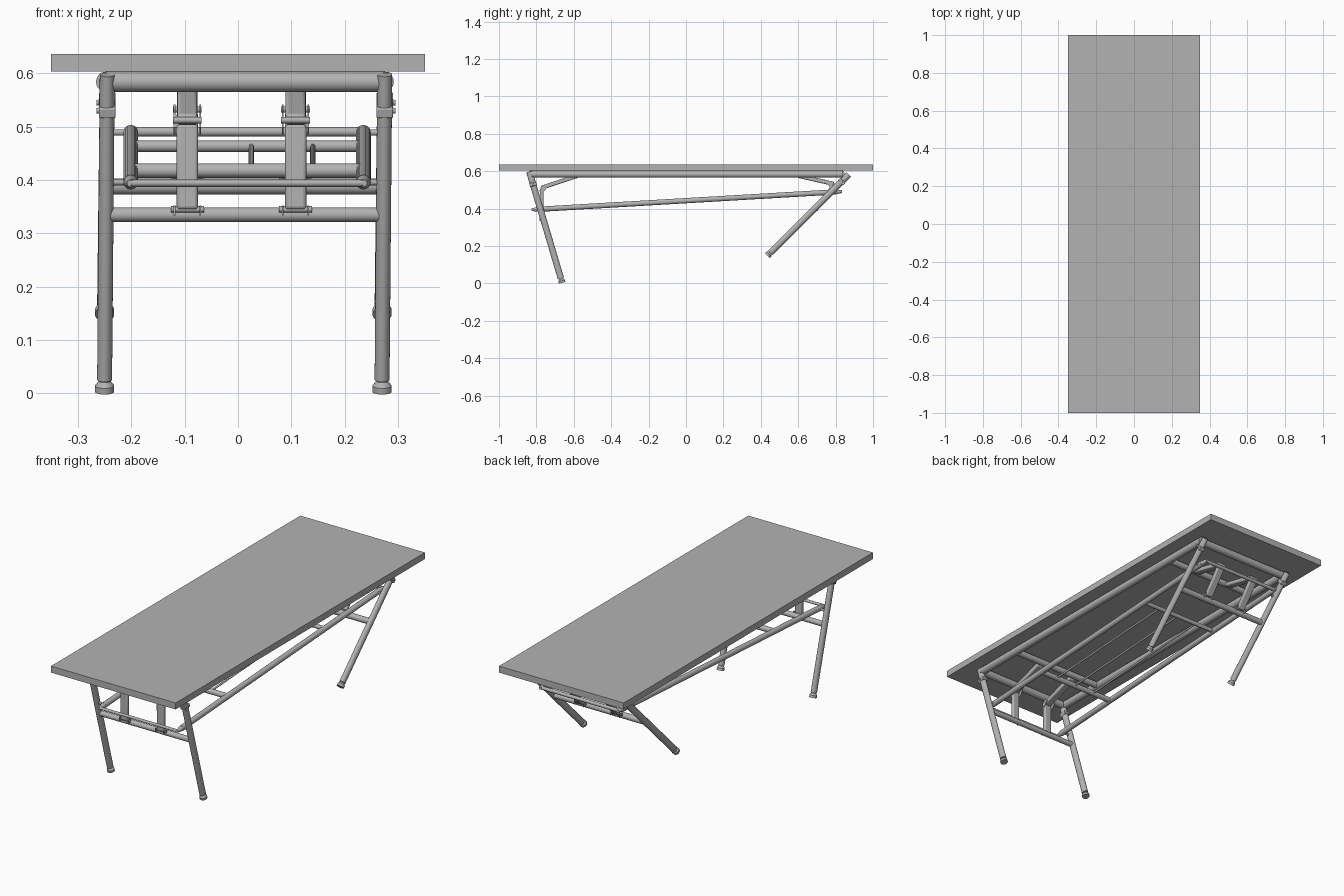
import bpy
import bmesh
import math
from mathutils import Vector, Matrix

old = bpy.data.objects.get("Cube")
if old:
    bpy.data.objects.remove(old)

grey = bpy.data.materials.new("plain grey")
grey.use_nodes = True
grey.diffuse_color = (0.45, 0.45, 0.45, 1)
grey.node_tree.nodes["Principled BSDF"].inputs["Base Color"].default_value = (0.45, 0.45, 0.45, 1)

CX = 0.013           # the folding frame sits slightly off centre
LEFT, RIGHT = 0.26 + CX, -0.26 + CX
SIDES = (("left", LEFT, 1), ("right", RIGHT, -1))
parts = []


def frame_between(a, b):
    """Matrix whose z axis runs from a to b, and the length."""
    a, b = Vector(a), Vector(b)
    d = (b - a).normalized()
    ref = Vector((0, 1, 0)) if abs(d.x) > 0.9 else Vector((1, 0, 0))
    u = (ref - d * ref.dot(d)).normalized()
    v = d.cross(u)
    rot = Matrix((u, v, d)).transposed().to_4x4()
    return Matrix.Translation((a + b) / 2) @ rot, (b - a).length


def finish(name, bm):
    mesh = bpy.data.meshes.new(name)
    bm.to_mesh(mesh)
    bm.free()
    mesh.materials.append(grey)
    obj = bpy.data.objects.new(name, mesh)
    bpy.context.collection.objects.link(obj)
    parts.append(obj)
    return obj


def tube(name, a, b, r, depth=None, end=None, sides=24):
    """Round or oval tube; depth is the second radius, end tapers it."""
    m, length = frame_between(a, b)
    bm = bmesh.new()
    bmesh.ops.create_cone(bm, cap_ends=True, segments=sides, radius1=r,
                          radius2=end or r, depth=length)
    bmesh.ops.scale(bm, vec=(1, (depth or r) / r, 1), verts=bm.verts)
    bm.transform(m)
    return finish(name, bm)


def bar(name, a, b, width, thick, bevel=0.0):
    """Flat bar from a to b."""
    m, length = frame_between(a, b)
    bm = bmesh.new()
    bmesh.ops.create_cube(bm, size=1)
    bmesh.ops.scale(bm, vec=(width, thick, length), verts=bm.verts)
    bm.transform(m)
    obj = finish(name, bm)
    if bevel:
        mod = obj.modifiers.new("rounding", "BEVEL")
        mod.width = bevel
        mod.segments = 3
    return obj


def across(name, y, z, r, x0=RIGHT, x1=LEFT):
    return tube(name, (x0, y, z), (x1, y, z), r)


# Tabletop
bar("tabletop", (0, 0, 0.603), (0, 0, 0.636), 0.70, 2.0)

# Fixed frame beneath the top
for side, x, s in SIDES:
    tube(side + "_frame_rail", (x, -0.83, 0.584), (x, 0.84, 0.584), 0.019)
for name, y, r in (("front_frame_bar", -0.825, 0.019), ("back_frame_bar", 0.83, 0.019),
                   ("front_brace_bar", -0.57, 0.016), ("back_brace_bar", 0.59, 0.016)):
    across(name, y, 0.584, r)

# Legs: top, foot, height of the crossbar, crossbar radius
LEGS = {
    "front": (Vector((0, -0.838, 0.598)), Vector((0, -0.662, 0.003)), 0.335, 0.0135),
    "back": (Vector((0, 0.87, 0.583)), Vector((0, 0.435, 0.148)), 0.388, 0.015),
}


def on_leg(end, z):
    top, foot = LEGS[end][:2]
    return top.lerp(foot, (top.z - z) / (top.z - foot.z))


for end, (top, foot, bar_z, bar_r) in LEGS.items():
    d = (foot - top).normalized()
    for side, x, s in SIDES:
        name = end + "_" + side
        up, low = Vector((x + 0.002, 0, 0)), Vector((x - 0.003, 0, 0))
        tube(name + "_leg", top + up, foot - d * 0.024 + low, 0.014, 0.017)
        # Levelling foot: stem, cone and pad
        tube(name + "_foot_stem", foot - d * 0.026 + low, foot - d * 0.012 + low, 0.009)
        tube(name + "_foot_cone", foot - d * 0.021 + low, foot - d * 0.012 + low, 0.011, end=0.018)
        tube(name + "_foot_pad", foot - d * 0.012 + low, foot + low, 0.018)
        # Pivot collar and rivet
        p = on_leg(end, 0.53 if end == "front" else 0.545)
        bar(name + "_collar", p + up - d * 0.01, p + up + d * 0.01, 0.031, 0.038, 0.003)
        tube(name + "_rivet", p + up, p + up + Vector((s * 0.02, 0, 0)), 0.008, end=0.005)
    p = on_leg(end, bar_z)
    across(end + "_leg_crossbar", p.y, p.z, bar_r)

# Sloping stretcher shelf linking both leg pairs
shelf_front, shelf_back = Vector((0, -0.79, 0.396)), Vector((0, 0.80, 0.489))
slope = (shelf_back - shelf_front).normalized()


def on_shelf(y):
    return shelf_front + slope * ((y - shelf_front.y) / slope.y)


SX = {"left": 0.218 + CX + 0.004, "right": -0.218 + CX + 0.004}
for side, x, s in SIDES:
    off = Vector((SX[side], 0, 0))
    tube(side + "_stretcher", shelf_front + off, shelf_back + off, 0.014)
    for end, p, out in (("front", shelf_front, -slope), ("back", shelf_back, slope)):
        tube(end + "_" + side + "_stretcher_tip", p + off, p + off + out * 0.035, 0.013, end=0.007)
        pin = on_leg(end, p.z)
        tube(end + "_" + side + "_stretcher_pin", pin + off, pin + Vector((x, 0, 0)), 0.006)
for name, y, r in (("front_shelf_end", -0.82, 0.007), ("back_shelf_end", 0.825, 0.009),
                   ("front_shelf_bar", -0.42, 0.0135), ("back_shelf_bar", 0.36, 0.0105)):
    across(name, y, on_shelf(y).z, r, SX["right"], SX["left"])
for i in (-1, 0, 1):
    off = Vector((0.025 + i * 0.115, 0, 0))
    tube("shelf_wire_%d" % (i + 2), on_shelf(-0.42) + off, on_shelf(0.36) + off, 0.005, sides=12)

# Folding braces: upper arm from the frame, lower arm to the leg crossbar
BRACES = {
    "front": ((-0.58, 0.575), (-0.772, 0.512)),
    "back": ((0.60, 0.575), (0.79, 0.532)),
}
for end, (root, knee) in BRACES.items():
    low = on_leg(end, LEGS[end][2] + 0.01)
    out = -0.008 if end == "front" else 0.008
    for side, x in (("left", 0.108), ("right", -0.095)):
        name = end + "_" + side
        r, k = Vector((x, *root)), Vector((x, *knee))
        b = Vector((x, low.y + out, low.z))
        bar(name + "_upper_arm", r, k, 0.038, 0.022, 0.006)
        bar(name + "_lower_arm", k - Vector((0, 0, 0.008)), b, 0.04, 0.02, 0.006)
        # Hinge pins and cheek plates
        for label, p, half in (("knee", k, 0.027), ("base", b, 0.031)):
            w = Vector((half, 0, 0))
            tube(name + "_" + label + "_pin", p - w, p + w, 0.006, sides=12)
        for i in (-1, 1):
            w = Vector((i * 0.024, 0, 0))
            bar(name + "_knee_plate_%d" % i, k.lerp(r, 0.12) + w, k.lerp(b, 0.12) + w, 0.003, 0.02)
            bar(name + "_base_plate_%d" % i, b + w + Vector((0, 0, 0.007)),
                b + w - Vector((0, 0, 0.012)), 0.003, 0.026)

# Smooth the tubes, keep the edges crisp
bpy.ops.object.select_all(action="DESELECT")
for obj in parts:
    obj.select_set(True)
bpy.context.view_layer.objects.active = parts[0]
bpy.ops.object.shade_smooth_by_angle(angle=math.radians(35))
